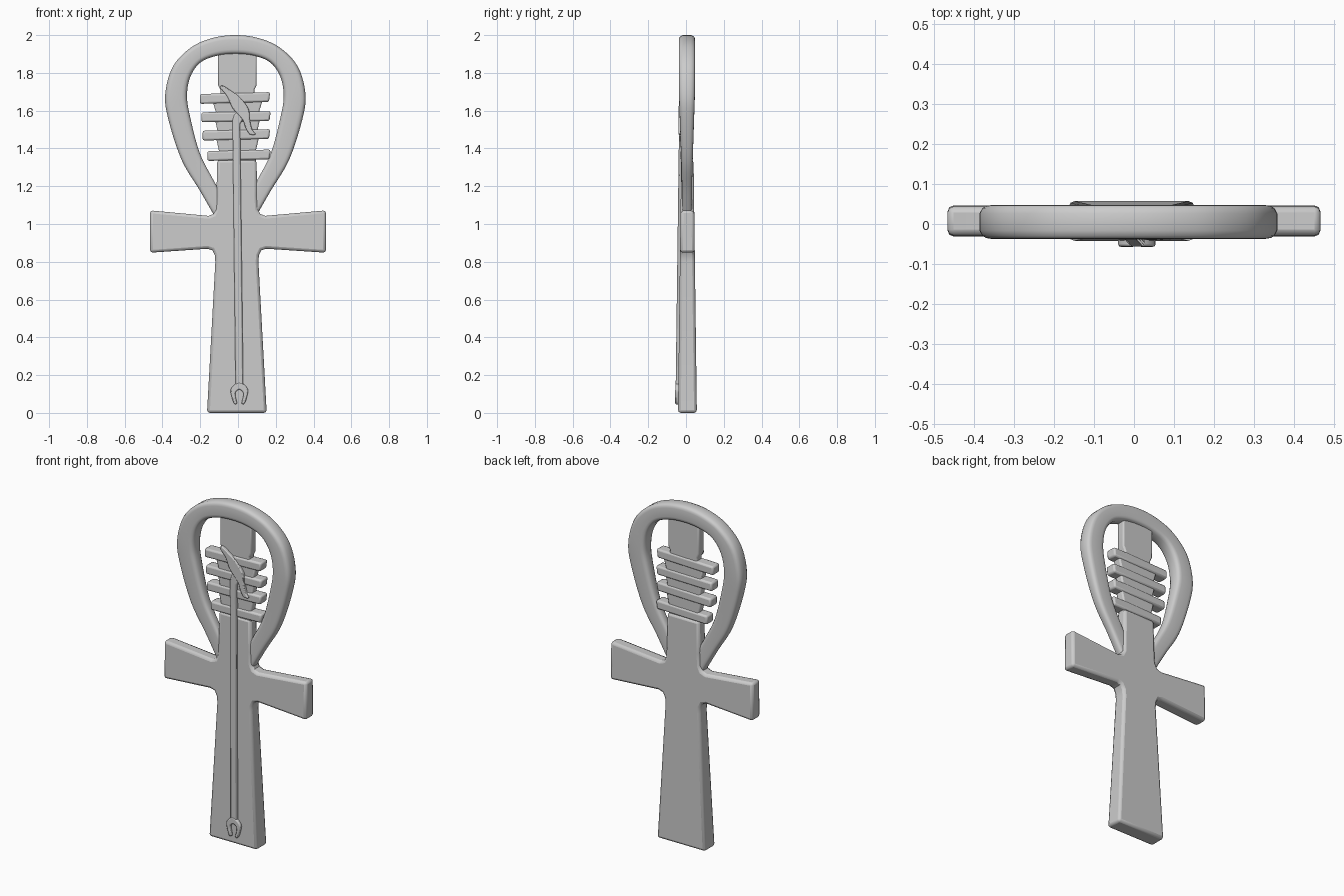
import bpy, bmesh, math

if "Cube" in bpy.data.objects:
    bpy.data.objects.remove(bpy.data.objects["Cube"])


def spline(pts, n, closed=False):
    """Catmull-Rom resampling of points with any number of components."""
    out, m = [], len(pts)
    for i in range(m if closed else m - 1):
        if closed:
            q = [pts[(i + k) % m] for k in (-1, 0, 1, 2)]
        else:
            q = [pts[min(max(i + k, 0), m - 1)] for k in (-1, 0, 1, 2)]
        for s in range(n):
            t = s / n
            out.append(tuple(
                0.5 * (2 * b + (c - a) * t + (2 * a - 5 * b + 4 * c - d) * t * t
                       + (3 * b - a - 3 * c + d) * t ** 3)
                for a, b, c, d in zip(*q)))
    if not closed:
        out.append(tuple(pts[-1]))
    return out


def mirrored(half):
    """Close a right-hand outline by adding its left-hand twin."""
    return half + [(-x, z) for x, z in reversed(half) if abs(x) > 1e-6]


def finish(name, bm, bevel=0, angle=50, seg=2):
    bmesh.ops.recalc_face_normals(bm, faces=bm.faces)
    me = bpy.data.meshes.new(name)
    bm.to_mesh(me)
    bm.free()
    ob = bpy.data.objects.new(name, me)
    bpy.context.collection.objects.link(ob)
    if bevel:
        mod = ob.modifiers.new("soft_edges", 'BEVEL')
        mod.width = bevel
        mod.segments = seg
        mod.limit_method = 'ANGLE'
        mod.angle_limit = math.radians(angle)
    bpy.context.view_layer.objects.active = ob
    ob.select_set(True)
    bpy.ops.object.shade_smooth_by_angle(angle=math.radians(40))
    ob.select_set(False)
    return ob


def plate(name, outline, front, back, bevel, seg=2):
    """Extruded outline; front and back are (y at z=0, slope per z)."""
    bm = bmesh.new()
    f = [bm.verts.new((x, front[0] + front[1] * z, z)) for x, z in outline]
    b = [bm.verts.new((x, back[0] + back[1] * z, z)) for x, z in outline]
    n = len(f)
    bm.faces.new(f)
    bm.faces.new(b[::-1])
    for i in range(n):
        j = (i + 1) % n
        bm.faces.new((f[i], b[i], b[j], f[j]))
    return finish(name, bm, bevel, seg=seg)


# Cross-shaped body: flared shaft and arms with filleted corners
body = mirrored([
    (0.158, 0.0), (0.114, 0.80), (0.117, 0.835), (0.13, 0.861), (0.155, 0.869),
    (0.466, 0.848), (0.466, 1.072), (0.15, 1.043), (0.124, 1.053),
    (0.111, 1.08), (0.108, 1.15), (0.104, 1.34)])
body = [(x - 0.006 if abs(x) < 0.3 else x, z) for x, z in body]
plate("cross_body", body, (-0.0425, 0.013), (0.0575, -0.013), 0.015)

# Teardrop loop: outer x, outer z, inner x, inner z, half thickness
half = [
    (0, 2.0, 0, 1.90, .043), (.12, 1.985, .10, 1.89, .043),
    (.234, 1.935, .185, 1.855, .043), (.33, 1.835, .238, 1.78, .043),
    (.371, 1.69, .256, 1.68, .042), (.355, 1.555, .24, 1.57, .038),
    (.285, 1.34, .19, 1.38, .031), (.19, 1.18, .12, 1.24, .027),
    (.115, 1.05, .04, 1.10, .027)]
path = [(-a, b, -c, d, e) for a, b, c, d, e in reversed(half[1:])] + half
section = [(0, -.5), (.06, -.82), (.13, -.95), (.24, -1), (.76, -1), (.87, -.95), (.94, -.82), (1, -.5)]
section += [(u, -v) for u, v in reversed(section)]
bm = bmesh.new()
rings = []
for ox, oz, ix, iz, h in spline(path, 5):
    rings.append([bm.verts.new((ox + (ix - ox) * u - 0.014, 0.005 + v * h,
                                oz + (iz - oz) * u)) for u, v in section])
for r, s in zip(rings, rings[1:]):
    for i in range(len(section)):
        j = (i + 1) % len(section)
        bm.faces.new((r[i], r[j], s[j], s[i]))
bm.faces.new(rings[0])
bm.faces.new(rings[-1])
finish("loop", bm)

# Stepped pillar inside the loop
pillar = mirrored([
    (.10, 1.30), (.096, 1.38), (.113, 1.455), (.104, 1.485), (.118, 1.55),
    (.112, 1.585), (.133, 1.655), (.088, 1.68), (.090, 1.71), (.102, 1.735),
    (.102, 1.94)])
plate("pillar", [(x - 0.003, z) for x, z in pillar], (-0.020, 0), (0.030, 0), 0.008)

# Four cross bars, slightly tilted
for i, (x0, x1, z, tilt) in enumerate([
        (-.202, .170, 1.667, .005), (-.194, .173, 1.568, .003),
        (-.187, .170, 1.472, .004), (-.162, .173, 1.364, .004)]):
    h = 0.026
    plate(f"cross_bar_{i + 1}",
          [(x0, z - h - tilt), (x1 - .006, z - h + tilt),
           (x1, z + h + tilt), (x0, z + h - tilt)],
          (-0.028, 0), (0.037, 0), 0.010)

# Raised sceptre: rod, animal-like head and forked foot
front, back = (-0.0565, 0.013), (-0.022, 0.013)
rod = [(-.013, .14), (.028, .14), (.011, 1.53), (.03, 1.56), (.02, 1.585),
       (-.005, 1.59), (-.020, 1.578), (-.029, 1.55)]
plate("sceptre_rod", rod, front, back, 0.007)
head = [(-.096, 1.722), (-.08, 1.732), (-.04, 1.708), (.01, 1.67), (.05, 1.62),
        (.06, 1.59), (.062, 1.555), (.075, 1.50), (.094, 1.475), (.062, 1.475),
        (.04, 1.51), (.028, 1.545), (.005, 1.575), (-.03, 1.615),
        (-.052, 1.665), (-.068, 1.69)]
plate("sceptre_head", spline(head, 3, True), (-0.0595, 0.013), back, 0.007)
foot = mirrored(spline([
    (0, .16), (.025, .15), (.045, .125), (.043, .095), (.028, .05),
    (.012, .05), (.021, .09), (.018, .112), (0, .125)], 3))
plate("sceptre_foot", [(x + .007, z) for x, z in foot], (-0.0585, 0.013), back, 0.006)
